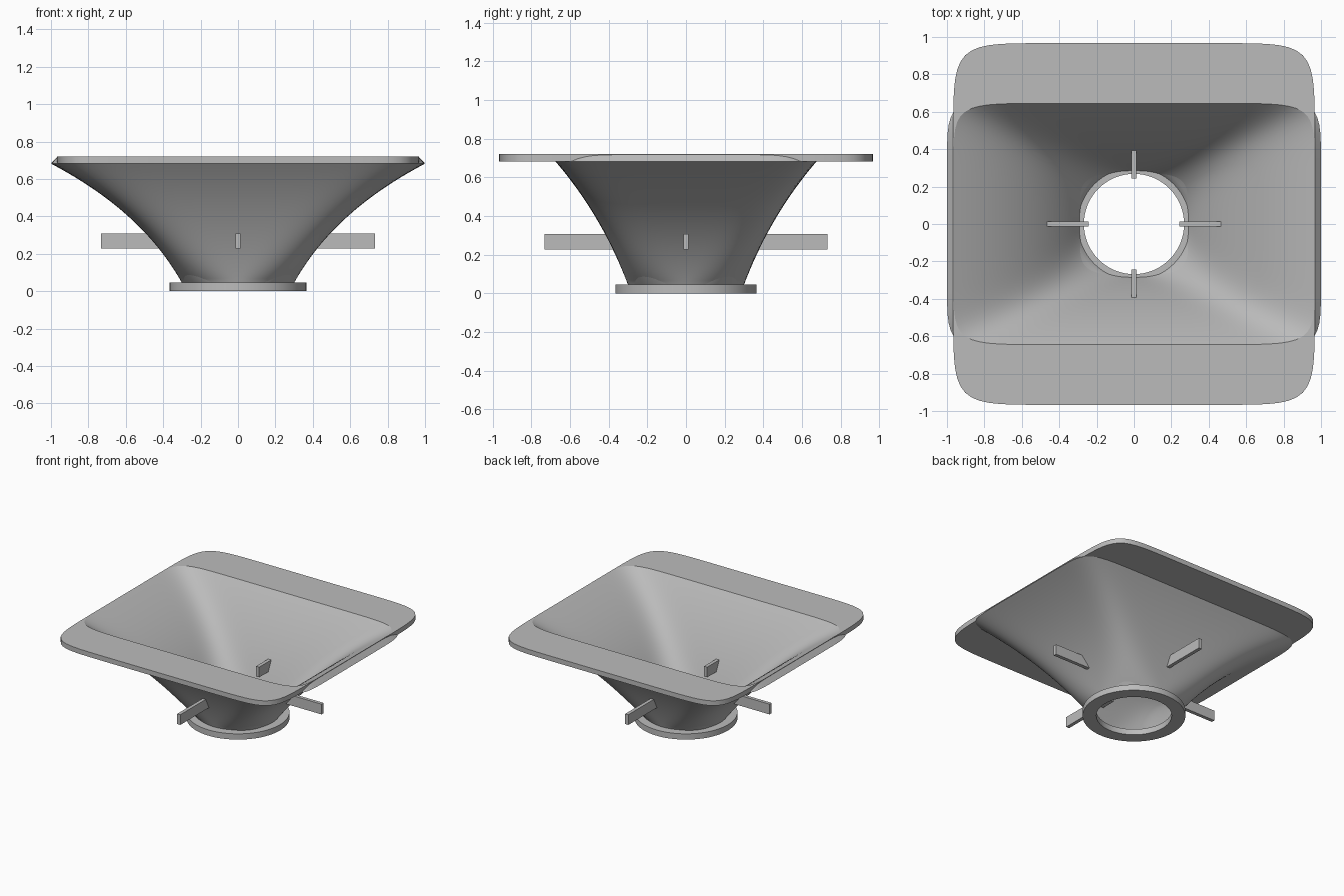
import bpy, bmesh, math
from mathutils import Matrix

cube = bpy.data.objects.get("Cube")
if cube:
    bpy.data.objects.remove(cube, do_unlink=True)

grey = bpy.data.materials.new("plain_grey")
grey.use_nodes = True
colour = (0.5, 0.5, 0.5, 1)
grey.diffuse_color = colour
grey.node_tree.nodes["Principled BSDF"].inputs["Base Color"].default_value = colour

SEGMENTS = 192
STEPS = 28


def ring(a, b, z, n=2.0):
    """Superellipse outline: n = 2 is round, a larger n is squarer."""
    points = []
    for i in range(SEGMENTS):
        t = math.tau * i / SEGMENTS
        c, s = math.cos(t), math.sin(t)
        r = (abs(c / a) ** n + abs(s / b) ** n) ** (-1 / n)
        points.append((r * c, r * s, z))
    return points


def finish(name, bm, smooth=True):
    bmesh.ops.recalc_face_normals(bm, faces=bm.faces)
    mesh = bpy.data.meshes.new(name)
    bm.to_mesh(mesh)
    bm.free()
    obj = bpy.data.objects.new(name, mesh)
    bpy.context.collection.objects.link(obj)
    mesh.materials.append(grey)
    if smooth:
        bpy.ops.object.select_all(action='DESELECT')
        obj.select_set(True)
        bpy.context.view_layer.objects.active = obj
        bpy.ops.object.shade_smooth_by_angle(angle=math.radians(30))
    return obj


def loft(name, rings):
    """Skin a closed loop of rings into a hollow solid."""
    bm = bmesh.new()
    loops = [[bm.verts.new(p) for p in r] for r in rings]
    for k, low in enumerate(loops):
        high = loops[(k + 1) % len(loops)]
        for i in range(SEGMENTS):
            j = (i + 1) % SEGMENTS
            bm.faces.new((low[i], low[j], high[j], high[i]))
    return finish(name, bm)


def flare(throat, a, b, z0, z1, z_start):
    """Exponential flare from a round throat to a squared mouth."""
    rings = []
    for k in range(STEPS + 1):
        z = z_start + (z1 - z_start) * k / STEPS
        t = (z - z0) / (z1 - z0)
        rings.append(ring(throat * (a / throat) ** t, throat * (b / throat) ** t,
                          z, 2 + 8 * max(t, 0)))
    return rings


# Horn wall with a slanted rim
outer = flare(0.30, 1.0, 0.675, 0.045, 0.682, 0.02)
inner = flare(0.27, 0.965, 0.645, 0.0, 0.72, 0.02)
loft("horn", outer + inner[::-1])

# Squared mouth flange
loft("mouth_flange", [ring(0.967, 0.967, 0.682, 10), ring(0.967, 0.967, 0.72, 10),
                      ring(0.965, 0.645, 0.72, 10), ring(0.965, 0.645, 0.682, 10)])

# Round throat collar
loft("throat_collar", [ring(0.365, 0.365, 0), ring(0.365, 0.365, 0.045),
                       ring(0.268, 0.268, 0.045), ring(0.268, 0.268, 0)])

# Four fins passing through the wall
for k, side in enumerate(("left", "back", "right", "front")):
    bm = bmesh.new()
    bmesh.ops.create_cube(bm, size=1)
    bmesh.ops.scale(bm, vec=(0.49, 0.027, 0.08), verts=bm.verts)
    bmesh.ops.translate(bm, vec=(0.488, 0, 0.268), verts=bm.verts)
    bmesh.ops.rotate(bm, verts=bm.verts, matrix=Matrix.Rotation(k * math.pi / 2, 3, 'Z'))
    finish(side + "_fin", bm, smooth=False)
